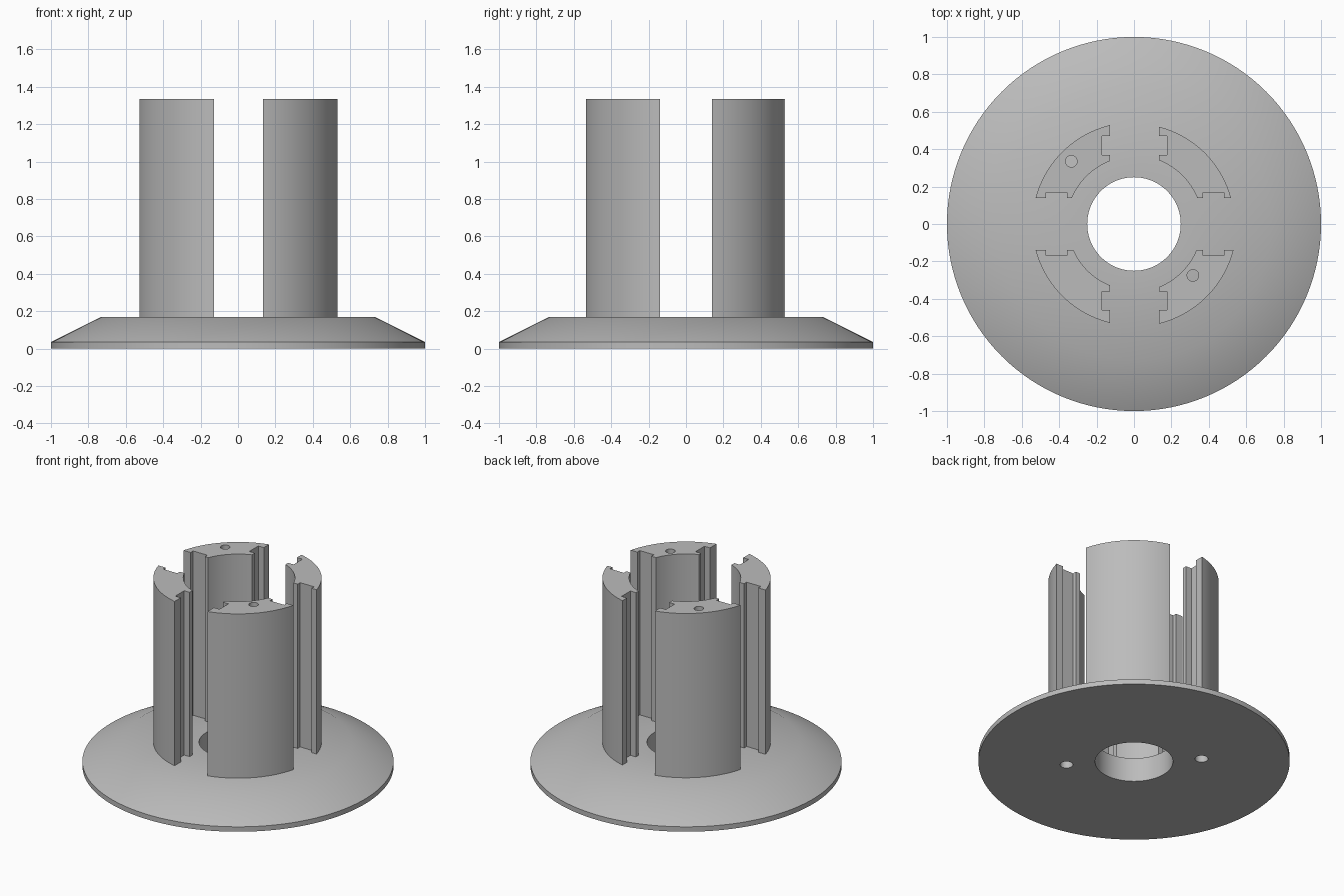
import bpy, bmesh
from math import radians, asin, acos, cos, sin, tau

if "Cube" in bpy.data.objects:
    bpy.data.objects.remove(bpy.data.objects["Cube"])

grey = bpy.data.materials.new("plain_grey")
grey.use_nodes = True
COLOUR = (0.5, 0.5, 0.5, 1)
grey.diffuse_color = COLOUR
grey.node_tree.nodes["Principled BSDF"].inputs["Base Color"].default_value = COLOUR


def make_object(name, bm):
    bmesh.ops.recalc_face_normals(bm, faces=bm.faces)
    mesh = bpy.data.meshes.new(name)
    bm.to_mesh(mesh)
    bm.free()
    mesh.materials.append(grey)
    obj = bpy.data.objects.new(name, mesh)
    bpy.context.collection.objects.link(obj)
    return obj


def lathe(name, profile, steps=128):
    """Spin a closed (radius, height) profile around z."""
    bm = bmesh.new()
    rings = [[bm.verts.new((r * cos(tau * i / steps), r * sin(tau * i / steps), z))
              for r, z in profile] for i in range(steps)]
    n = len(profile)
    for i in range(steps):
        a, b = rings[i], rings[(i + 1) % steps]
        for j in range(n):
            k = (j + 1) % n
            bm.faces.new((a[j], b[j], b[k], a[k]))
    return make_object(name, bm)


def extrude(name, outline, z0, z1):
    """Raise a closed (x, y) outline into a solid."""
    bm = bmesh.new()
    face = bm.faces.new([bm.verts.new((x, y, z0)) for x, y in outline])
    top = bmesh.ops.extrude_face_region(bm, geom=[face])["geom"]
    bmesh.ops.translate(bm, vec=(0, 0, z1 - z0),
                        verts=[v for v in top if isinstance(v, bmesh.types.BMVert)])
    return make_object(name, bm)


def arc(radius, a0, a1, steps):
    return [(radius * cos(a0 + (a1 - a0) * i / steps),
             radius * sin(a0 + (a1 - a0) * i / steps)) for i in range(steps + 1)]


def column_outline(sx, sy, outer, inner, gap_x, notch_x, notch_y):
    """Quarter-ring section with a slot in each end face."""
    gap_y = 0.14
    pts = arc(outer, asin(gap_y / outer), acos(gap_x / outer), 32)
    lo, hi = notch_y
    pts += [(gap_x, hi), (gap_x + 0.043, hi), (gap_x + 0.043, lo), (gap_x, lo)]
    pts += arc(inner, acos(gap_x / inner), asin(gap_y / inner), 20)
    lo, hi = notch_x
    pts += [(lo, gap_y), (lo, gap_y + 0.028), (hi, gap_y + 0.028), (hi, gap_y)]
    return [(sx * x, sy * y) for x, y in pts]


def cut(obj, cutter):
    mod = obj.modifiers.new("hole", "BOOLEAN")
    mod.operation = "DIFFERENCE"
    mod.solver = "EXACT"
    mod.object = cutter
    bpy.context.view_layer.objects.active = obj
    bpy.ops.object.modifier_apply(modifier=mod.name)


# Flanged base with a central bore
base = lathe("base_flange", [(1, 0), (1, 0.035), (0.73, 0.17), (0.25, 0.17), (0.25, 0)])

# Four slotted columns
left, right = (0.358, 0.47), (0.37, 0.48)
back, front = (0.37, 0.47), (0.36, 0.46)
columns = {
    "back_right_column": (-1, 1, 0.544, 0.36, 0.127, left, back),
    "back_left_column": (1, 1, 0.537, 0.366, 0.134, right, back),
    "front_right_column": (-1, -1, 0.544, 0.352, 0.127, left, front),
    "front_left_column": (1, -1, 0.55, 0.362, 0.134, right, front),
}
parts = {name: extrude(name, column_outline(*spec), 0.165, 1.335)
         for name, spec in columns.items()}

# Screw holes through two opposite columns, wider through the base
for name, side, centre in (("back_right_column", 1, (-0.335, 0.335)),
                           ("front_left_column", -1, (0.315, -0.275))):
    jobs = ((parts[name], centre, 0.031, 0.1, 1.5),
            (base, (-0.308 * side, 0.308 * side), 0.042, -0.1, 0.168))
    for target, (cx, cy), radius, z0, z1 in jobs:
        ring = arc(radius, 0, tau, 32)[:-1]
        cutter = extrude("hole_cutter", [(cx + x, cy + y) for x, y in ring], z0, z1)
        cut(target, cutter)
        bpy.data.objects.remove(cutter)

# Smooth round walls, keep hard edges
bpy.ops.object.select_all(action="DESELECT")
for obj in [base, *parts.values()]:
    obj.select_set(True)
    bpy.context.view_layer.objects.active = obj
bpy.ops.object.shade_smooth_by_angle(angle=radians(30))
